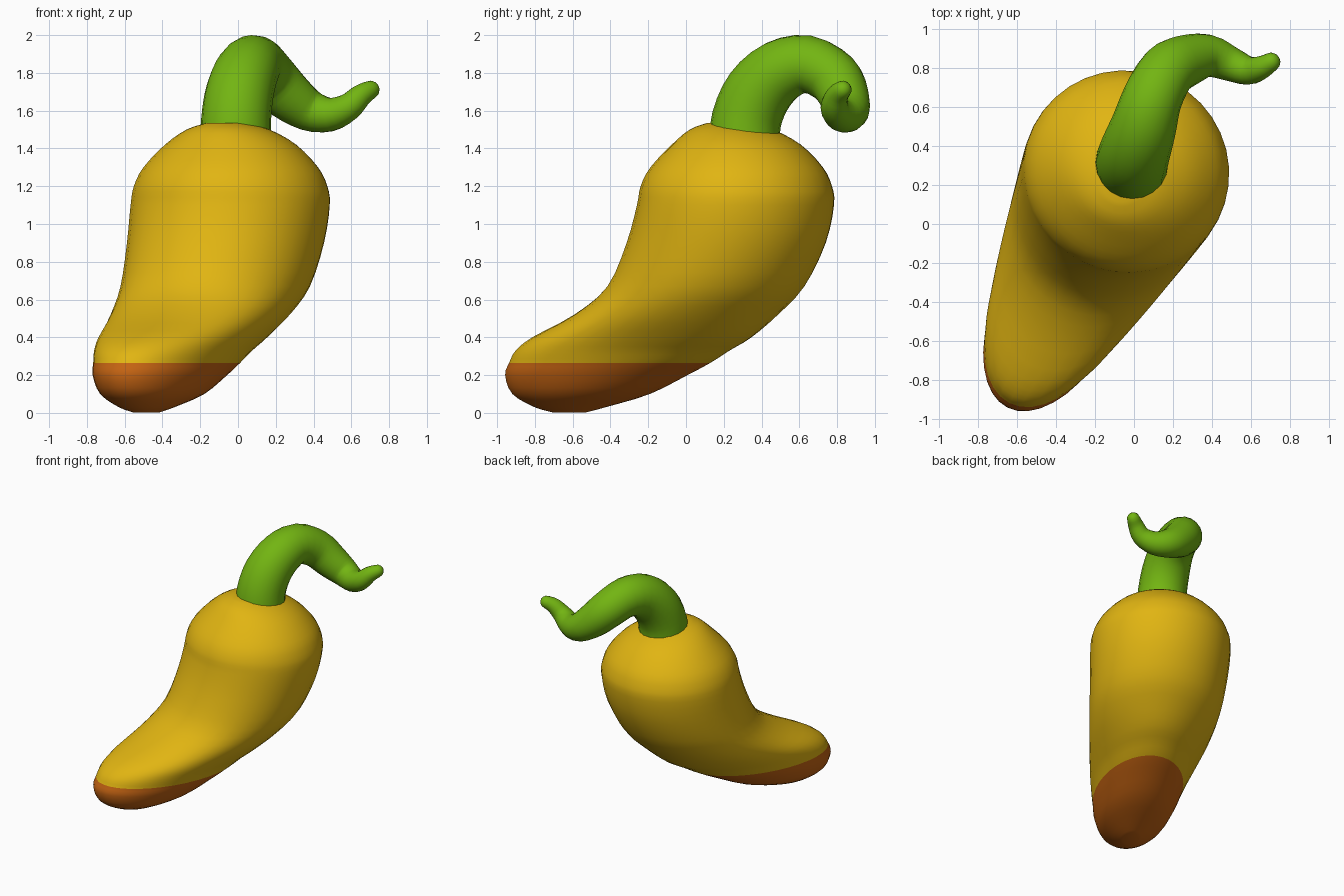
import bpy, bmesh, math
from mathutils import Vector

if "Cube" in bpy.data.objects:
    bpy.data.objects.remove(bpy.data.objects["Cube"])


def material(name, rgb):
    m = bpy.data.materials.new(name)
    m.diffuse_color = (*rgb, 1)
    m.use_nodes = True
    m.node_tree.nodes["Principled BSDF"].inputs["Base Color"].default_value = m.diffuse_color
    return m


YELLOW = material("yellow skin", (0.75, 0.46, 0.006))
ORANGE = material("orange tip", (0.55, 0.125, 0.006))
GREEN = material("green stem", (0.17, 0.46, 0.006))


def refine(rows, steps):
    """Catmull-Rom interpolation through rows of numbers."""
    out = []
    for i in range(len(rows) - 1):
        a, b = rows[max(i - 1, 0)], rows[i]
        c, d = rows[i + 1], rows[min(i + 2, len(rows) - 1)]
        for k in range(steps):
            u = k / steps
            out.append([0.5 * (2 * q + (r - p) * u + (2 * p - 5 * q + 4 * r - s) * u * u
                               + (3 * q - p - 3 * r + s) * u ** 3)
                        for p, q, r, s in zip(a, b, c, d)])
    out.append(list(rows[-1]))
    return out


def loft(name, rings, mats, rule=None):
    """Skin a list of closed rings, closing both ends."""
    bm = bmesh.new()
    loops = [[bm.verts.new(p) for p in ring] for ring in rings]
    n = len(loops[0])
    for a, b in zip(loops, loops[1:]):
        for i in range(n):
            j = (i + 1) % n
            bm.faces.new((a[i], a[j], b[j], b[i]))
    bm.faces.new(loops[0][::-1])
    bm.faces.new(loops[-1])
    bmesh.ops.recalc_face_normals(bm, faces=bm.faces)
    for f in bm.faces:
        f.smooth = True
        if rule:
            f.material_index = rule(f.calc_center_median())
    me = bpy.data.meshes.new(name)
    bm.to_mesh(me)
    bm.free()
    for m in mats:
        me.materials.append(m)
    ob = bpy.data.objects.new(name, me)
    bpy.context.collection.objects.link(ob)
    return ob


# Body: level elliptical slices (height, offset along lean, half length, half width)
LEAN = Vector((-0.451, -0.893, 0))
SIDE = Vector((0.893, -0.451, 0))
slices = [
    (0.002, 0.77, 0.09, 0.06), (0.03, 0.765, 0.20, 0.13), (0.10, 0.70, 0.39, 0.238),
    (0.20, 0.61, 0.52, 0.30), (0.265, 0.53, 0.575, 0.325), (0.33, 0.454, 0.61, 0.353),
    (0.40, 0.34, 0.62, 0.39), (0.52, 0.137, 0.56, 0.45), (0.67, -0.04, 0.53, 0.494),
    (0.90, -0.16, 0.53, 0.52), (1.10, -0.215, 0.52, 0.53), (1.20, -0.22, 0.505, 0.515),
    (1.30, -0.222, 0.455, 0.465), (1.42, -0.22, 0.34, 0.35), (1.50, -0.19, 0.22, 0.22),
    (1.535, -0.16, 0.10, 0.10),
]
rings = []
for z, t, length, width in refine(slices, 3):
    rings.append([SIDE * (-0.155 + width * math.cos(a)) + LEAN * (t + length * math.sin(a))
                  + Vector((0, 0, z)) for a in (math.tau * i / 36 for i in range(36))])
loft("pepper_body", rings, [YELLOW, ORANGE], lambda c: 1 if c.z < 0.265 else 0)

# Stem: curling tapered tube (x, y, z, radius)
path = [
    (-0.01, 0.305, 1.38, 0.19), (-0.01, 0.32, 1.55, 0.185), (0.01, 0.385, 1.70, 0.18),
    (0.05, 0.50, 1.81, 0.168), (0.095, 0.645, 1.845, 0.153), (0.17, 0.78, 1.775, 0.145),
    (0.265, 0.835, 1.68, 0.133), (0.38, 0.86, 1.60, 0.11), (0.49, 0.82, 1.58, 0.09),
    (0.585, 0.785, 1.62, 0.073), (0.65, 0.80, 1.68, 0.06), (0.70, 0.828, 1.71, 0.049),
]
pts = refine(path, 3)
centres = [Vector(p[:3]) for p in pts]
radii = [p[3] for p in pts]
# rounded end
end_dir, end, r = (centres[-1] - centres[-2]).normalized(), centres[-1], radii[-1]
for deg in (30, 55, 78):
    centres.append(end + end_dir * r * math.sin(math.radians(deg)))
    radii.append(r * math.cos(math.radians(deg)))
rings, axis, u = [], Vector((0, 0, 1)), Vector((1, 0, 0))
for i, c in enumerate(centres):
    tan = (centres[min(i + 1, len(centres) - 1)] - centres[max(i - 1, 0)]).normalized()
    u = axis.rotation_difference(tan) @ u
    axis = tan
    v = axis.cross(u)
    rings.append([c + (u * math.cos(a) + v * math.sin(a)) * radii[i]
                  for a in (math.tau * k / 20 for k in range(20))])
loft("stem", rings, [GREEN])
